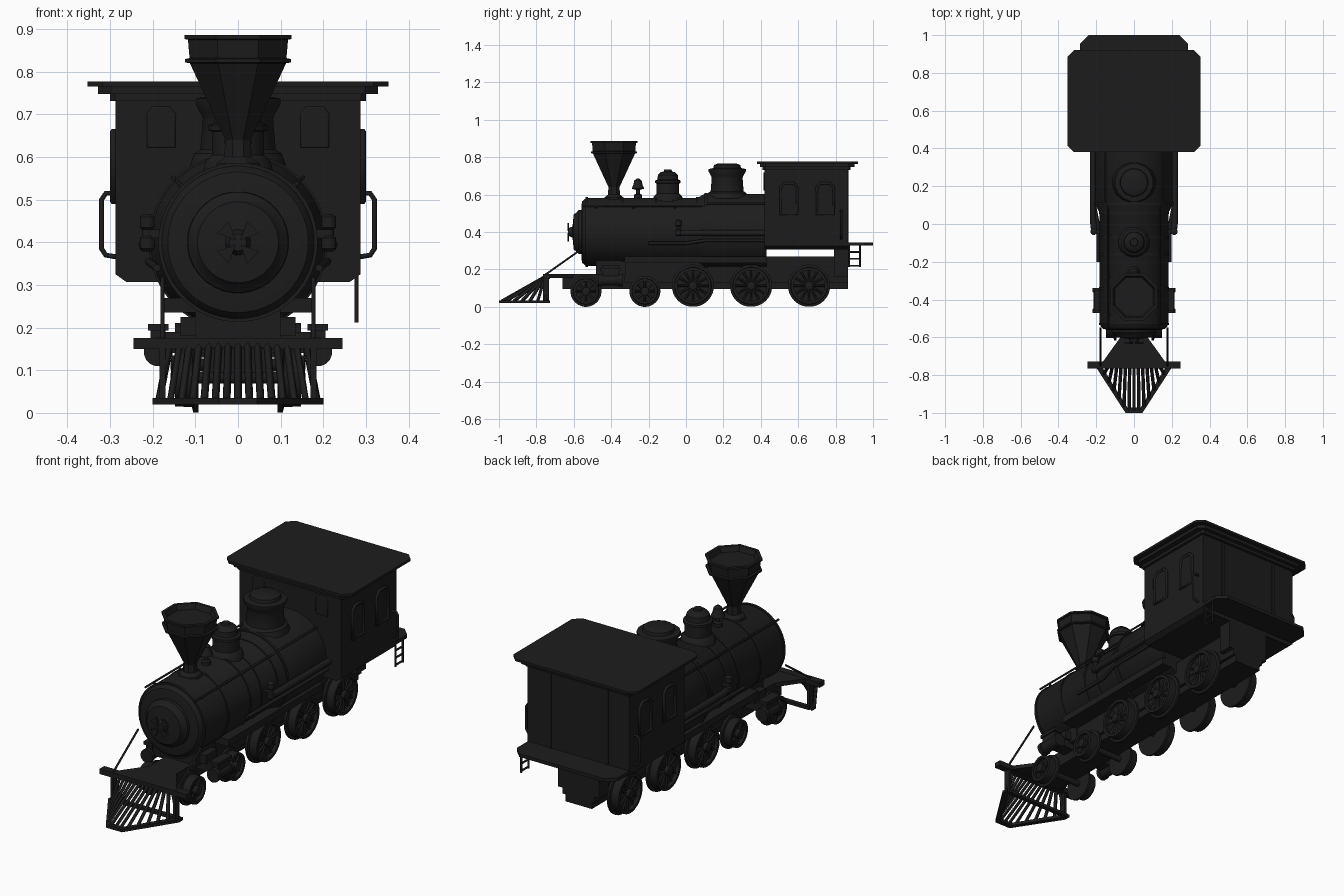
import bpy, bmesh, math
from mathutils import Matrix

if "Cube" in bpy.data.objects:
    bpy.data.objects.remove(bpy.data.objects["Cube"])

black = bpy.data.materials.new("black_iron")
black.diffuse_color = (0.012, 0.012, 0.012, 1)
black.use_nodes = True
black.node_tree.nodes["Principled BSDF"].inputs["Base Color"].default_value = black.diffuse_color
AXIS = {'Z': Matrix.Identity(4),
        'Y': Matrix.Rotation(-math.pi / 2, 4, 'X'),   # height runs along +y
        'X': Matrix.Rotation(math.pi / 2, 4, 'Y')}    # height runs along +x


def finish(name, bm, smooth=False):
    bmesh.ops.recalc_face_normals(bm, faces=bm.faces)
    me = bpy.data.meshes.new(name)
    bm.to_mesh(me)
    bm.free()
    ob = bpy.data.objects.new(name, me)
    bpy.context.collection.objects.link(ob)
    me.materials.append(black)
    if smooth:
        bpy.ops.object.select_all(action='DESELECT')
        bpy.context.view_layer.objects.active = ob
        ob.select_set(True)
        bpy.ops.object.shade_smooth_by_angle(angle=math.radians(35))
    return ob


def lathe(name, prof, loc=(0, 0, 0), axis='Z', segs=32, smooth=True, closed=False):
    """Spin a (radius, height) profile about an axis."""
    bm = bmesh.new()
    rings = []
    for r, h in prof:
        rings.append([bm.verts.new((r * math.cos(a), r * math.sin(a), h)) for a in
                      ((i + .5) * math.tau / segs for i in range(segs))])
    pairs = list(zip(rings, rings[1:])) + ([(rings[-1], rings[0])] if closed else [])
    for a, b in pairs:
        for i in range(segs):
            j = (i + 1) % segs
            bm.faces.new((a[i], a[j], b[j], b[i]))
    if not closed:
        bm.faces.new(rings[0])
        bm.faces.new(rings[-1])
    bmesh.ops.transform(bm, matrix=Matrix.Translation(loc) @ AXIS[axis], verts=bm.verts)
    return finish(name, bm, smooth)


def prism(name, pts, axis, lo, hi):
    """Extrude a polygon: axis X takes (y,z), Y takes (x,z), Z takes (x,y)."""
    put = {'X': lambda p, h: (h, *p), 'Y': lambda p, h: (p[0], h, p[1]), 'Z': lambda p, h: (*p, h)}[axis]
    bm = bmesh.new()
    a, b = [[bm.verts.new(put(p, h)) for p in pts] for h in (lo, hi)]
    bm.faces.new(a)
    bm.faces.new(b)
    for i in range(len(pts)):
        j = (i + 1) % len(pts)
        bm.faces.new((a[i], a[j], b[j], b[i]))
    return finish(name, bm)


def box(name, x, y, z):
    return prism(name, [(x[0], y[0]), (x[1], y[0]), (x[1], y[1]), (x[0], y[1])], 'Z', *z)


def tube(name, pts, r, cyclic=False, res=2):
    cu = bpy.data.curves.new(name, 'CURVE')
    cu.dimensions, cu.bevel_depth, cu.bevel_resolution, cu.use_fill_caps = '3D', r, res, True
    sp = cu.splines.new('POLY')
    sp.points.add(len(pts) - 1)
    for p, q in zip(sp.points, pts):
        p.co = (*q, 1)
    sp.use_cyclic_u = cyclic
    cu.materials.append(black)
    ob = bpy.data.objects.new(name, cu)
    bpy.context.collection.objects.link(ob)
    bpy.ops.object.select_all(action='DESELECT')
    bpy.context.view_layer.objects.active = ob
    ob.select_set(True)
    bpy.ops.object.convert(target='MESH')
    return ob


def chamfered(x, y0, y1, c):
    return [(-x + c, y0), (x - c, y0), (x, y0 + c), (x, y1 - c), (x - c, y1), (-x + c, y1), (-x, y1 - c), (-x, y0 + c)]


def arch(c, w, z0, z1):
    return [(c - w, z0), (c + w, z0), (c + w, z1 - w * .5), (c + w * .6, z1), (c - w * .6, z1), (c - w, z1 - w * .5)]


# Boiler, smokebox door and bands
CZ = 0.40
lathe("boiler", [(.14, -.56), (.165, -.555), (.178, -.54), (.183, -.52), (.183, .06), (.205, .1), (.205, .43)],
      (0, 0, CZ), 'Y', 40)
lathe("smokebox_door", [(.12, -.55), (.118, -.575), (.105, -.585), (.095, -.6), (.03, -.607), (.02, -.63)],
      (0, 0, CZ), 'Y', 32)
for y in (-.53, -.34, -.16, -.07, .06):
    lathe("boiler_band", [(.18, y - .006), (.187, y - .006), (.187, y + .006), (.18, y + .006)], (0, 0, CZ), 'Y', 40)
lathe("firebox_band", [(.2, .1), (.21, .1), (.21, .115), (.2, .115)], (0, 0, CZ), 'Y', 40)
for k in range(4):
    a = k * math.pi / 2 + math.pi / 4
    c, s = math.cos(a), math.sin(a)
    prism("door_wheel_blade", [(.008 * c, CZ + .008 * s), (.05 * c - .02 * s, CZ + .05 * s + .02 * c),
                               (.05 * c + .02 * s, CZ + .05 * s - .02 * c)], 'Y', -.634, -.626)

# Chimney, bell and domes along the boiler top
lathe("chimney", [(.06, .565), (.055, .585), (.035, .6), (.032, .64), (.122, .82), (.134, .822), (.134, .83),
                  (.123, .832), (.127, .875), (.136, .877), (.136, .886), (.12, .886), (.11, .86)],
      (0, -.385, 0), segs=8, smooth=False)
lathe("bell", [(.022, .575), (.022, .6), (.01, .605), (.01, .625), (.034, .632), (.026, .65), (.02, .675), (.006, .686)],
      (0, -.257, 0), segs=16)
lathe("sand_dome", [(.085, .56), (.078, .59), (.062, .605), (.062, .66), (.07, .662), (.07, .675), (.057, .68),
                    (.054, .705), (.04, .72), (.022, .724), (.02, .734)], (0, -.097, 0), segs=16)
lathe("steam_dome", [(.115, .58), (.105, .608), (.09, .618), (.084, .69), (.088, .7), (.102, .725), (.102, .737),
                     (.075, .742), (.072, .758), (.05, .767)], (0, .22, 0), segs=16)

# Frame, firebox bottom, saddle, front deck
box("main_frame", (-.075, .075), (-.66, .865), (.095, .175))
box("upper_frame", (-.09, .09), (-.33, .865), (.13, .27))
box("rear_underbox", (-.115, .115), (.79, .865), (.16, .32))
box("saddle", (-.1, .1), (-.48, -.32), (.17, .26))
box("steam_cross_box", (-.135, .135), (-.45, -.36), (.18, .225))
prism("front_deck", [(-.18, -.75), (.18, -.75), (.065, -.59), (.065, -.45), (-.065, -.45), (-.065, -.59)], 'Z', .155, .175)
box("bumper_beam", (-.245, .245), (-.765, -.727), (.15, .176))

# Wheels with flange, spokes and axle
def wheel(name, s, y, R, spokes):
    prof = [(R, .093), (R, .105), (R - .013, .108), (R - .015, .148), (R - .03, .148), (R - .03, .13), (.022, .13),
            (.022, .155), (.01, .158)]
    lathe(name, [(.02, s * .093)] + [(r, s * h) for r, h in prof], (0, y, R), 'X', 28)
    for k in range(spokes):
        a = k * math.tau / spokes
        tube(name + "_spoke", [(s * .133, y + q * math.cos(a), R + q * math.sin(a)) for q in (.015, R - .022)], .006, res=0)


for nm, R, spokes, ys in (("pilot_wheel", .083, 8, (-.535, -.22)), ("driving_wheel", .113, 12, (.037, .348, .658))):
    for y in ys:
        lathe(nm + "_axle", [(.015, -.12), (.015, .12)], (0, y, R), 'X', 12)
        for s in (-1, 1):
            wheel(nm, s, y, R, spokes)

# Parts repeated on both sides
for s in (-1, 1):
    def span(a, b):
        return tuple(sorted((s * a, s * b)))
    lathe("steam_cylinder", [(.034, -.47), (.034, -.45), (.029, -.448), (.029, -.362), (.034, -.36), (.034, -.34)],
          (s * .187, 0, .143), 'Y', 16)
    box("valve_chest", span(.17, .205), (-.45, -.36), (.16, .195))
    box("valve_chest_lid", span(.163, .211), (-.46, -.35), (.193, .209))
    box("cylinder_mount", span(.06, .17), (-.44, -.37), (.14, .19))
    box("running_board", span(.08, .178), (-.33, .43), (.235, .27))
    tube("handrail", [(s * .138, -.55, .538), (s * .138, .09, .538), (s * .152, .12, .552), (s * .152, .43, .552)], .005)
    for y in (-.48, -.28, -.06):
        tube("handrail_post", [(s * .12, y, .52), (s * .138, y, .538)], .006)
    tube("brace_rod", [(s * .177, -.755, .17), (s * .177, -.55, .315)], .005)
    # Feed pump and the pipes along the firebox
    lathe("feed_pump", [(.01, .378), (.018, .385), (.018, .41), (.012, .415), (.012, .43), (.018, .435), (.018, .46),
                        (.008, .466)], (s * .213, -.04, 0), segs=12)
    box("pump_bracket", span(.16, .21), (-.05, -.03), (.41, .43))
    tube("feed_pipe", [(s * .21, -.04, .395), (s * .217, .02, .395), (s * .217, .43, .395)], .017)
    tube("lower_pipe", [(s * .19, -.2, .34), (s * .19, .0, .34), (s * .21, .1, .355), (s * .21, .43, .355)], .009)
    # Cab side windows, front windows and grab handle
    for y in (.55, .745):
        pts = arch(y, .045, .495, .66)
        prism("side_window_pane", pts, 'X', *span(.28, .291))
        tube("side_window_frame", [(s * .292, *p) for p in pts], .008, True, 1)
    pts = arch(s * .18, .03, .625, .715)
    prism("front_window_pane", pts, 'Y', .415, .43)
    tube("front_window_frame", [(p[0], .419, p[1]) for p in pts], .005, True, 1)
    tube("grab_handle", [(s * .28, .83, .515), (s * .31, .83, .515), (s * .32, .83, .5), (s * .32, .83, .385),
                         (s * .31, .83, .37), (s * .28, .83, .365)], .006)
    box("pilot_post", span(.17, .184), (-.765, -.733), (.02, .16))

# Cab body, stepped roof, rear deck
prism("cab", [(-.262, .307), (.262, .307), (.287, .325), (.287, .745), (-.287, .745), (-.287, .325)], 'Y', .42, .865)
prism("roof_cornice", chamfered(.3, .41, .88, .012), 'Z', .732, .75)
prism("roof_eave", chamfered(.328, .395, .9, .03), 'Z', .748, .767)
prism("roof", chamfered(.353, .38, .92, .035), 'Z', .765, .777)
prism("rear_deck", [(-.285, .85), (.285, .85), (.285, .955), (.24, 1), (-.24, 1), (-.285, .955)], 'Z', .328, .345)
for x in (-.16, .16):
    box("cab_rear_strip", (x - .008, x + .008), (.86, .87), (.345, .735))

# Boarding ladder, right side only
for y in (.872, .93):
    tube("ladder_stile", [(.278, y, .212), (.278, y, .335)], .005)
for z in (.22, .257, .294):
    tube("ladder_rung", [(.278, .872, z), (.278, .93, z)], .005)

# Pilot: base frame and fanned bars
outer = [(-.2, -.727), (-.2, -.76), (-.045, -1), (.045, -1), (.2, -.76), (.2, -.727)]
inner = [(.17, -.745), (.17, -.755), (.035, -.972), (-.035, -.972), (-.17, -.755), (-.17, -.745)]
prism("pilot_base", outer + inner, 'Z', .02, .035)
box("pilot_back_bar", (-.185, .185), (-.75, -.727), (.02, .035))
for i in range(15):
    t = i / 7 - 1
    x = .185 * t
    y = -.985 + .235 * max(0, (abs(x) - .04) / .145)
    tube("pilot_bar", [(x, y, .03), (.16 * t, -.755, .16)], .009, res=0)
